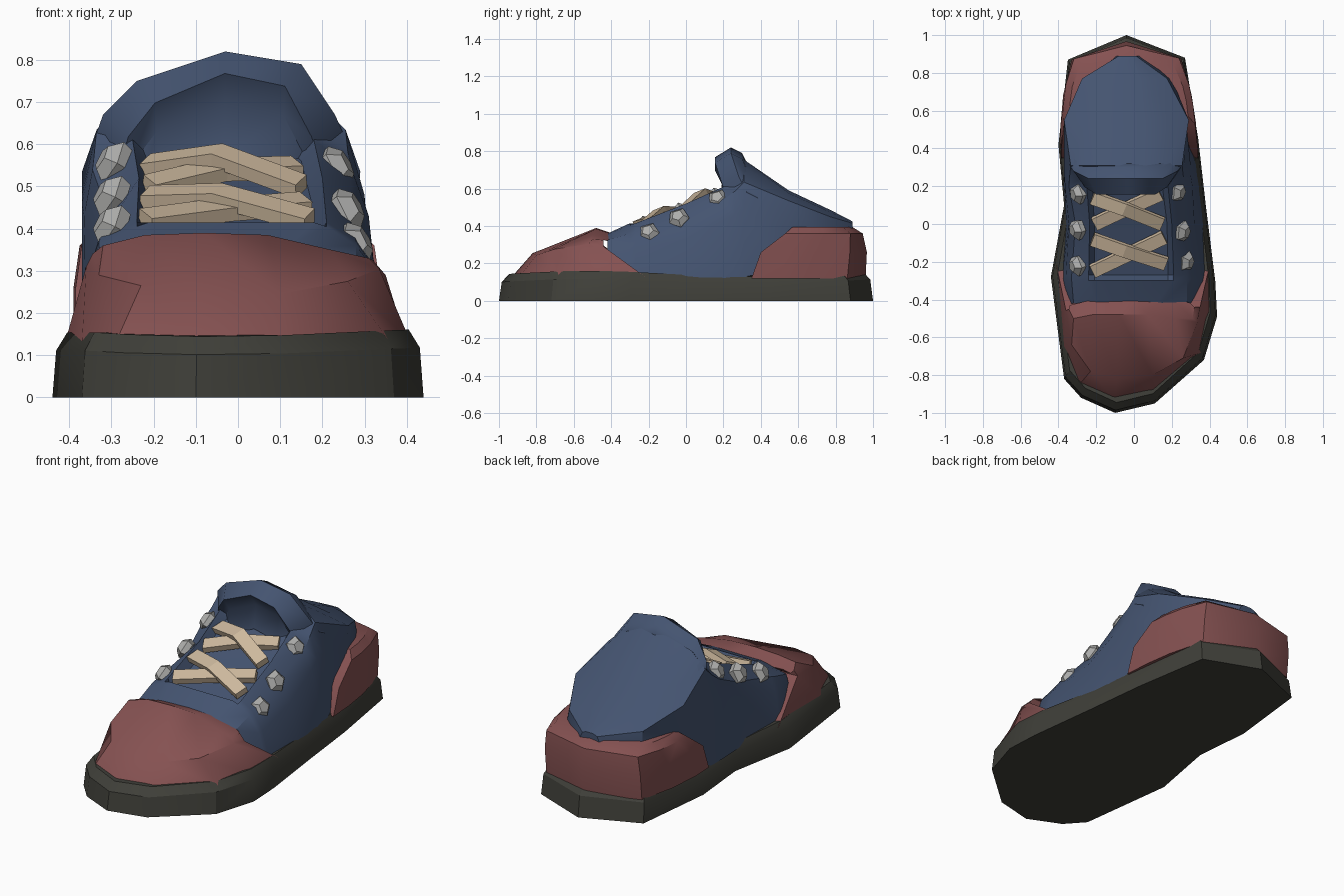
import bpy, bmesh, math
from mathutils import Vector


def material(name, rgb):
    m = bpy.data.materials.new(name)
    m.diffuse_color = (*rgb, 1)
    return m


BLUE = material("blue fabric", (0.058, 0.088, 0.163))
RED = material("dull red leather", (0.235, 0.083, 0.083))
DARK = material("dark rubber", (0.05, 0.05, 0.041))
CREAM = material("cream lace", (0.62, 0.49, 0.345))
GREY = material("grey metal", (0.42, 0.42, 0.41))


def finish(name, bm, mat, angle=None):
    bmesh.ops.remove_doubles(bm, verts=bm.verts, dist=0.0005)
    bmesh.ops.recalc_face_normals(bm, faces=bm.faces)
    me = bpy.data.meshes.new(name)
    bm.to_mesh(me)
    bm.free()
    me.materials.append(mat)
    ob = bpy.data.objects.new(name, me)
    bpy.context.collection.objects.link(ob)
    if angle:
        bpy.ops.object.select_all(action='DESELECT')
        ob.select_set(True)
        bpy.context.view_layer.objects.active = ob
        bpy.ops.object.shade_smooth_by_angle(angle=math.radians(angle))
    return ob


def loft(name, rings, mat, angle=None):
    """Skin closed rings of equal length and cap both ends."""
    bm = bmesh.new()
    rows = [[bm.verts.new(p) for p in r] for r in rings]
    n = len(rows[0])
    for a, b in zip(rows, rows[1:]):
        for i in range(n):
            j = (i + 1) % n
            bm.faces.new((a[i], a[j], b[j], b[i]))
    bm.faces.new(rows[0])
    bm.faces.new(rows[-1])
    return finish(name, bm, mat, angle)


# sole: one outline, straight wall, bevelled top edge that dips at the arch
outline = [(-0.10, -1.0), (0.11, -0.95), (0.37, -0.72), (0.44, -0.49), (0.43, -0.3),
           (0.38, 0.1), (0.34, 0.45), (0.27, 0.88), (-0.04, 1.0), (-0.35, 0.87),
           (-0.40, 0.42), (-0.37, 0.1), (-0.44, -0.28), (-0.37, -0.82), (-0.28, -0.92)]
loft("sole", [[(x * s, y * t, z + (0.016 * math.cos(3.6 * (y + 0.55)) if z else 0)) for x, y in outline]
              for s, t, z in ((1, 1, 0), (0.98, 0.985, 0.102), (0.92, 0.945, 0.145))], DARK, 30)

# upper: cross-sections from toe to heel
# y, then left x, right x, z of: side, shoulder, edge, lace bed; first pair is the base
sections = [
    (-0.42, -0.37, 0.37, -0.34, 0.31, 0.25, -0.32, 0.28, 0.325, -0.2, 0.15, 0.355, -0.17, 0.12, 0.36),
    (-0.30, -0.385, 0.385, -0.36, 0.34, 0.28, -0.33, 0.28, 0.36, -0.24, 0.21, 0.405, -0.21, 0.18, 0.415),
    (-0.27, -0.38, 0.385, -0.36, 0.34, 0.28, -0.33, 0.28, 0.37, -0.24, 0.21, 0.415, -0.21, 0.18, 0.365),
    (0.0, -0.36, 0.37, -0.345, 0.32, 0.33, -0.31, 0.26, 0.44, -0.235, 0.2, 0.52, -0.21, 0.175, 0.46),
    (0.2, -0.37, 0.345, -0.365, 0.31, 0.43, -0.345, 0.27, 0.54, -0.25, 0.18, 0.61, -0.22, 0.15, 0.56),
    (0.26, -0.37, 0.335, -0.37, 0.30, 0.46, -0.34, 0.26, 0.585, -0.25, 0.18, 0.635, -0.2, 0.13, 0.58),
    (0.31, -0.37, 0.33, -0.37, 0.30, 0.48, -0.335, 0.255, 0.635, -0.25, 0.17, 0.715, -0.1, 0.06, 0.755),
    (0.55, -0.33, 0.27, -0.345, 0.275, 0.36, -0.37, 0.29, 0.535, -0.25, 0.18, 0.575, -0.1, 0.05, 0.59),
    (0.77, -0.27, 0.2, -0.27, 0.2, 0.33, -0.275, 0.175, 0.45, -0.18, 0.1, 0.475, -0.08, 0.03, 0.487),
    (0.89, -0.15, 0.07, -0.13, 0.07, 0.3, -0.08, 0.01, 0.415, -0.07, 0.0, 0.42, -0.05, -0.01, 0.425),
]
rings = []
for y, bl, br, *r in sections:
    quads = [(bl, br, 0.11)] + [tuple(r[i:i + 3]) for i in range(0, 12, 3)]
    rings.append([(l, y, z) for l, _, z in quads] + [(q, y, z) for _, q, z in reversed(quads)])
loft("upper", rings, BLUE, 32)

# padded tongue and collar rim: one closed profile swept over an arch
arch = [(-0.345, 0.60), (-0.32, 0.67), (-0.24, 0.75), (-0.03, 0.82), (0.15, 0.79), (0.23, 0.67), (0.27, 0.58)]
profile = [(1, 0.24, 0), (0.98, 0.30, -0.03), (0.94, 0.33, -0.09), (0.8, 0.27, -0.26),
           (0.74, 0.185, -0.25), (0.77, 0.20, -0.12), (0.79, 0.155, -0.052)]
loft("tongue", [[((x + 0.035) * s - 0.035, y + 0.5 * max(0, 0.75 - z), z + dz)
                 for s, y, dz in profile] for x, z in arch], BLUE, 55)

# toe cap: base, crease, ridge and rear rim, each running right to left round the front
toe = [
    [(0.40, -0.22, 0.13), (0.41, -0.45, 0.13), (0.36, -0.68, 0.13), (0.1, -0.89, 0.13),
     (-0.1, -0.93, 0.13), (-0.29, -0.85, 0.13), (-0.37, -0.65, 0.13), (-0.41, -0.22, 0.13)],
    [(0.35, -0.44, 0.29), (0.335, -0.52, 0.305), (0.26, -0.71, 0.275), (0.1, -0.80, 0.245),
     (-0.09, -0.82, 0.255), (-0.23, -0.78, 0.265), (-0.33, -0.64, 0.29), (-0.36, -0.46, 0.31)],
    [(0.32, -0.44, 0.325), (0.31, -0.5, 0.33), (0.22, -0.5, 0.35), (0.07, -0.48, 0.385),
     (-0.08, -0.48, 0.39), (-0.22, -0.48, 0.385), (-0.32, -0.5, 0.36), (-0.345, -0.45, 0.34)],
    [(0.30, -0.42, 0.32), (0.29, -0.415, 0.325), (0.22, -0.41, 0.34), (0.14, -0.39, 0.355),
     (0.0, -0.39, 0.36), (-0.17, -0.39, 0.355), (-0.3, -0.42, 0.345), (-0.34, -0.43, 0.33)],
]
loft("toe_cap", toe, RED, 35)

# heel cup: horizontal bands whose front ends step back as they rise
plan = [(0.338, 0.0), (0.327, 0.25), (0.305, 0.5), (0.25, 0.84), (-0.04, 1.0),
        (-0.33, 0.83), (-0.375, 0.5), (-0.39, 0.2), (-0.385, 0.0)]
bands = [(0.12, 1.0, 0.35, 0.96), (0.26, 1.0, 0.40, 0.967), (0.36, 0.96, 0.53, 0.945), (0.395, 0.86, 0.57, 0.89)]
loft("heel_cup", [[((x + 0.03) * s - 0.03, y0 + (y1 - y0) * t, z) for x, t in plan]
                  for z, s, y0, y1 in bands], RED, 40)


# laces: flat bars bent over the middle of the lace bed
def lace(name, path, width=0.07, thick=0.034):
    pts = [Vector(p) for p in path]
    along = (pts[-1] - pts[0]).normalized()
    up = Vector((0, -0.38, 0.92))
    side = up.cross(along).normalized() * width / 2
    lift = along.cross(side).normalized() * thick / 2
    loft(name, [[p + side + lift, p - side + lift, p - side - lift, p + side - lift] for p in pts], CREAM)


for k, (name, path) in enumerate([
        ("lace_under", [(-0.22, -0.25, 0.42), (-0.03, -0.16, 0.445), (0.16, -0.07, 0.46)]),
        ("lace_over", [(-0.22, -0.08, 0.475), (-0.05, -0.14, 0.48), (0.17, -0.21, 0.42)]),
        ("lace_under", [(-0.21, 0.0, 0.50), (-0.04, 0.08, 0.54), (0.14, 0.16, 0.545)]),
        ("lace_over", [(-0.22, 0.14, 0.55), (-0.05, 0.08, 0.574), (0.15, 0.0, 0.50)])]):
    lace(f"{name}_{k // 2 + 1}", path)

# eyelets: five-sided studs with a tapered rim, three on each side
for side, spots in ((1, [(0.28, -0.2, 0.365), (0.26, -0.04, 0.445), (0.235, 0.17, 0.545)]),
                    (-1, [(-0.305, -0.22, 0.405), (-0.305, -0.03, 0.475), (-0.30, 0.16, 0.555)])):
    for k, spot in enumerate(spots):
        turn = Vector((side * 0.85, -0.2, 0.45)).to_track_quat('Z', 'Y')
        loft(f"eyelet_{'right' if side > 0 else 'left'}_{k + 1}",
             [[turn @ Vector((r * math.cos(a * math.tau / 5), r * math.sin(a * math.tau / 5), h)) + Vector(spot)
               for a in range(5)] for r, h in ((0.05, -0.03), (0.059, 0.0), (0.032, 0.028))], GREY)
